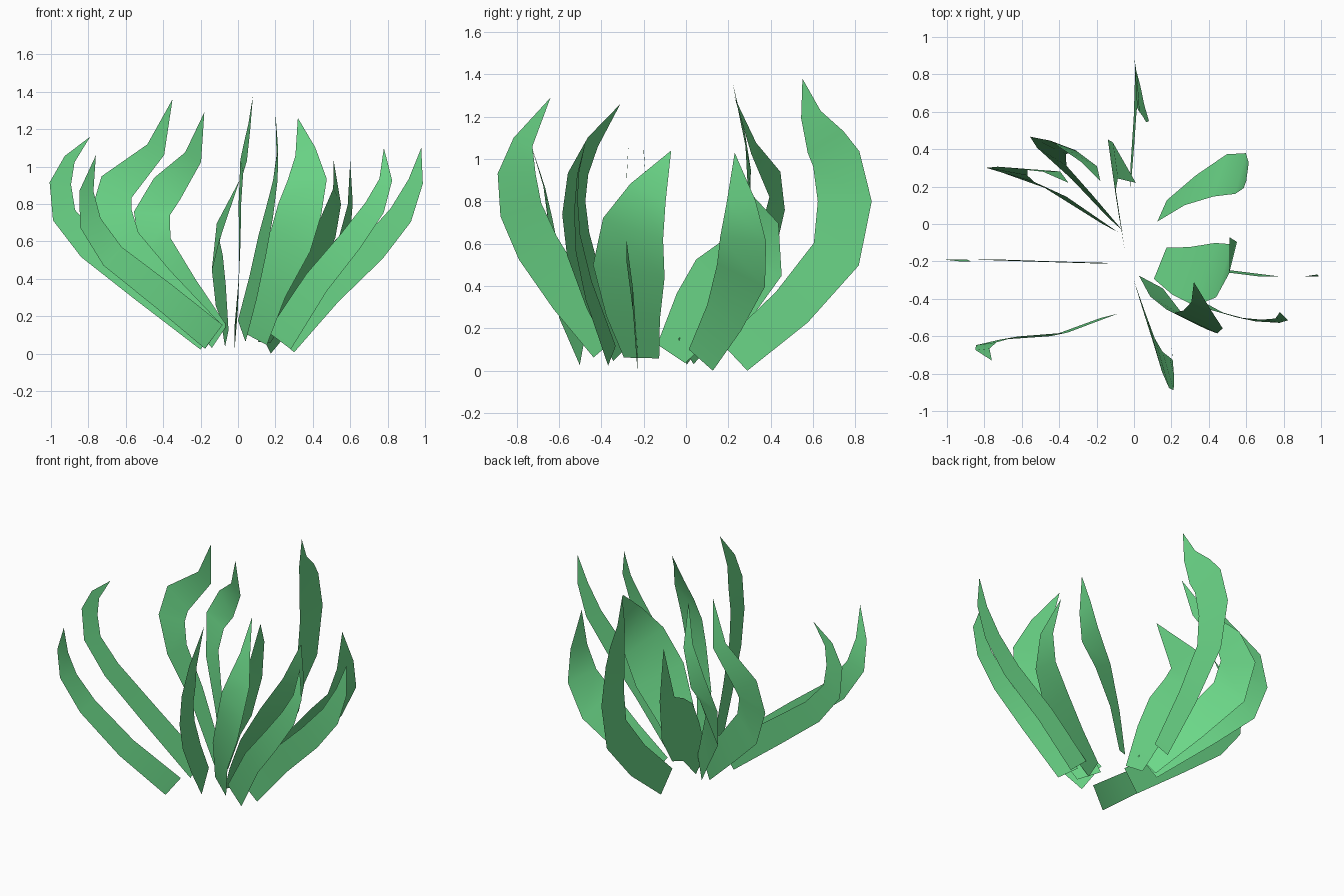
import bpy
import math
from mathutils import Vector

cube = bpy.data.objects.get("Cube")
if cube:
    bpy.data.objects.remove(cube, do_unlink=True)

# The single leaf colour
leaf_green = bpy.data.materials.new("leaf_green")
leaf_green.use_nodes = True
colour = (0.15, 0.69, 0.25, 1.0)
leaf_green.diffuse_color = colour
shader = next(n for n in leaf_green.node_tree.nodes if n.type == "BSDF_PRINCIPLED")
shader.inputs["Base Color"].default_value = colour
shader.inputs["Roughness"].default_value = 0.8


def half_width(t, base, middle):
    """Leaf outline: widens from the base, holds, then tapers to a point."""
    if t < 0.4:
        return base + (middle - base) * t / 0.4
    if t < 0.7:
        return middle * (1 - 0.2 * (t - 0.4) / 0.3)
    return middle * 0.8 * (1 - t) / 0.3


def blade(name, facing, twist, base, middle, path):
    """Pointed ribbon along a path; its flat side faces a compass angle
    that turns by the twist from base to tip."""
    path = [Vector(p) for p in path]
    last = len(path) - 1
    verts, faces = [], []
    for i, point in enumerate(path[:-1]):
        angle = math.radians(facing + twist * i / last)
        normal = Vector((math.cos(angle), math.sin(angle), 0))
        tangent = path[i + 1] - path[max(i - 1, 0)]
        side = normal.cross(tangent).normalized() * half_width(i / last, base, middle)
        for corner in (point - side, point + side):
            corner.z = max(corner.z, 0)
            verts.append(corner)
        if i:
            k = 2 * i
            faces.append((k - 2, k - 1, k + 1, k))
    verts.append(path[-1])
    tip = len(verts) - 1
    faces.append((tip - 2, tip - 1, tip))

    mesh = bpy.data.meshes.new(name)
    mesh.from_pydata(verts, [], faces)
    mesh.materials.append(leaf_green)
    leaf = bpy.data.objects.new(name, mesh)
    bpy.context.collection.objects.link(leaf)
    bpy.ops.object.select_all(action="DESELECT")
    leaf.select_set(True)
    bpy.context.view_layer.objects.active = leaf
    bpy.ops.object.shade_smooth_by_angle(angle=math.radians(40))


# Leaves on the right side
blade("right_hooked_leaf", 91, 0, .085, .07, [
    (-.15, -.21, .09), (-.5, -.2, .35), (-.79, -.19, .57), (-.93, -.19, .74),
    (-.95, -.19, .91), (-.9, -.2, 1.04), (-.79, -.2, 1.16)])
blade("right_front_leaf", 104, -10, .08, .07, [
    (-.13, -.49, .09), (-.4, -.59, .31), (-.67, -.61, .52), (-.79, -.64, .7),
    (-.81, -.67, .87), (-.76, -.73, 1.06)])
blade("right_back_outer_leaf", 62, 35, .08, .12, [
    (-.13, -.02, .09), (-.42, .17, .37), (-.62, .25, .58), (-.68, .28, .76),
    (-.65, .3, .89), (-.44, .28, 1.09), (-.35, .22, 1.36)])
blade("right_back_inner_leaf", 48, 32, .08, .115, [
    (-.1, 0, .09), (-.28, .2, .33), (-.44, .36, .56), (-.46, .42, .75),
    (-.38, .42, .88), (-.24, .32, 1.05), (-.18, .23, 1.29)])

# Leaves at the back
blade("back_tall_leaf", 0, 7, .09, .13, [
    (-.02, .23, .06), (0, .5, .3), (.01, .71, .55), (.01, .75, .8),
    (.02, .71, 1), (.04, .66, 1.08), (.06, .59, 1.21), (.08, .55, 1.38)])
blade("back_short_leaf", 8, 0, .08, .19, [
    (-.06, -.07, .08), (-.08, .06, .28), (-.1, .18, .39), (-.12, .31, .53),
    (-.1, .34, .67), (.01, .22, .93)])

# Leaves at the front
blade("front_tall_leaf", 17, -14, .09, .11, [
    (.02, -.37, .12), (.08, -.55, .35), (.13, -.7, .58), (.17, -.78, .76),
    (.2, -.8, .93), (.21, -.77, 1.08), (.2, -.64, 1.29)])
blade("front_broad_leaf", 62, 5, .08, .14, [
    (.09, -.31, .08), (.17, -.43, .35), (.28, -.51, .6), (.33, -.53, .77),
    (.37, -.51, .93), (.36, -.44, 1.08), (.32, -.31, 1.26)])

# Leaves on the left side
blade("left_outer_leaf", 90, 0, .08, .075, [
    (.24, -.23, .06), (.48, -.25, .33), (.72, -.28, .56), (.87, -.28, .74),
    (.95, -.28, .92), (.98, -.27, 1.1)])
blade("left_front_leaf", 74, 10, .08, .065, [
    (.22, -.35, .07), (.42, -.46, .38), (.6, -.51, .6), (.73, -.52, .78),
    (.79, -.51, .93), (.78, -.47, 1.1)])
blade("left_back_broad_leaf", -24, 16, .08, .13, [
    (.15, .07, .05), (.3, .18, .25), (.46, .26, .45), (.57, .27, .62),
    (.6, .26, .8), (.6, .23, 1.03)])
blade("left_middle_broad_leaf", -22, 10, .09, .18, [
    (.14, -.21, .06), (.25, -.25, .25), (.38, -.27, .47), (.48, -.25, .67),
    (.53, -.18, .84), (.51, -.07, 1.04)])
